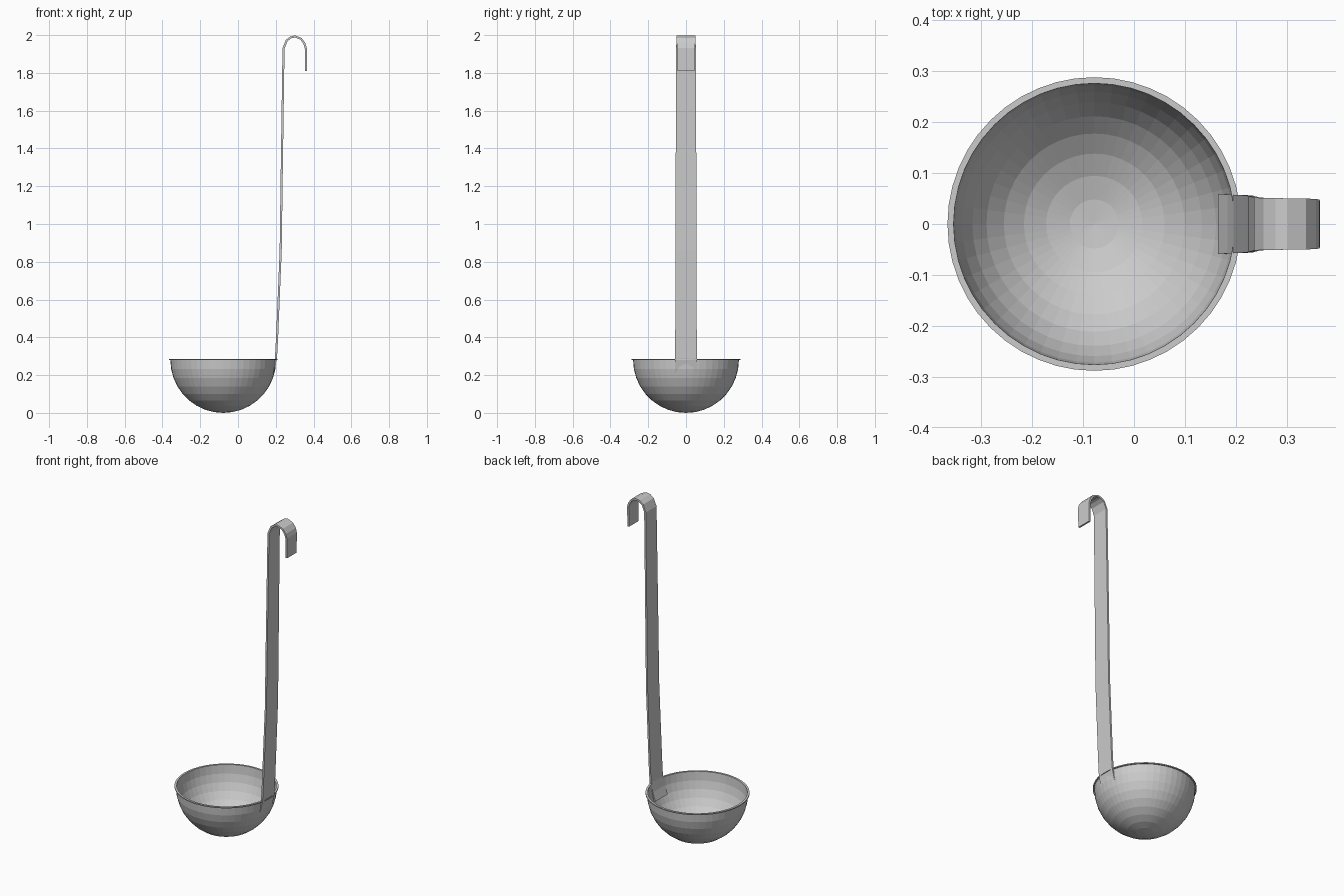
import bpy, bmesh, math
from mathutils import Vector

if "Cube" in bpy.data.objects:
    bpy.data.objects.remove(bpy.data.objects["Cube"])


def finish(name, bm):
    bmesh.ops.remove_doubles(bm, verts=bm.verts, dist=1e-5)
    bmesh.ops.recalc_face_normals(bm, faces=bm.faces)
    mesh = bpy.data.meshes.new(name)
    bm.to_mesh(mesh)
    bm.free()
    obj = bpy.data.objects.new(name, mesh)
    bpy.context.collection.objects.link(obj)
    return obj


def arc(radius, centre_z, steps=9):
    return [(radius * math.sin(math.pi / 2 * i / steps),
             centre_z - radius * math.cos(math.pi / 2 * i / steps))
            for i in range(steps + 1)]


# Bowl: thin hemispherical shell with a narrow flat lip, turned about z
RIM = 0.28
profile = (arc(0.28, RIM) + [(0.288, RIM), (0.288, RIM + 0.006), (0.276, RIM + 0.006)]
           + arc(0.276, RIM)[::-1])
bm = bmesh.new()
verts = [bm.verts.new((r, 0, z)) for r, z in profile]
edges = [bm.edges.new(pair) for pair in zip(verts, verts[1:])]
bmesh.ops.spin(bm, geom=verts + edges, cent=(0, 0, 0), axis=(0, 0, 1),
               angle=math.tau, steps=48, use_merge=True)
bowl = finish("bowl", bm)
bowl.location.x = -0.078

# Handle: flat bent strip along (x, z, half width), hooked at the top
path = [(0.170, 0.185, 0.059), (0.189, 0.235, 0.058), (0.201, 0.29, 0.057),
        (0.207, 0.40, 0.057), (0.226, 0.86, 0.056), (0.2305, 1.2, 0.055),
        (0.241, 1.93, 0.052), (0.258, 1.972, 0.051), (0.28, 1.988, 0.051),
        (0.302, 1.993, 0.050), (0.334, 1.98, 0.050), (0.352, 1.955, 0.049),
        (0.359, 1.93, 0.048), (0.359, 1.81, 0.045)]
HALF = 0.0055
points = [Vector((x, z)) for x, z, _ in path]
bm = bmesh.new()
rings = []
for i, (x, z, w) in enumerate(path):
    into = (points[i] - points[max(i - 1, 0)]).normalized()
    out = (points[min(i + 1, len(path) - 1)] - points[i]).normalized()
    t = (into + out).normalized()
    n = Vector((t.y, -t.x)) * HALF
    rings.append([bm.verts.new((x + s * n.x, y, z + s * n.y))
                  for s, y in ((-1, -w), (1, -w), (1, w), (-1, w))])
for a, b in zip(rings, rings[1:]):
    for k in range(4):
        m = (k + 1) % 4
        bm.faces.new((a[k], a[m], b[m], b[k]))
bm.faces.new(rings[0])
bm.faces.new(rings[-1])
finish("hooked_handle", bm)
